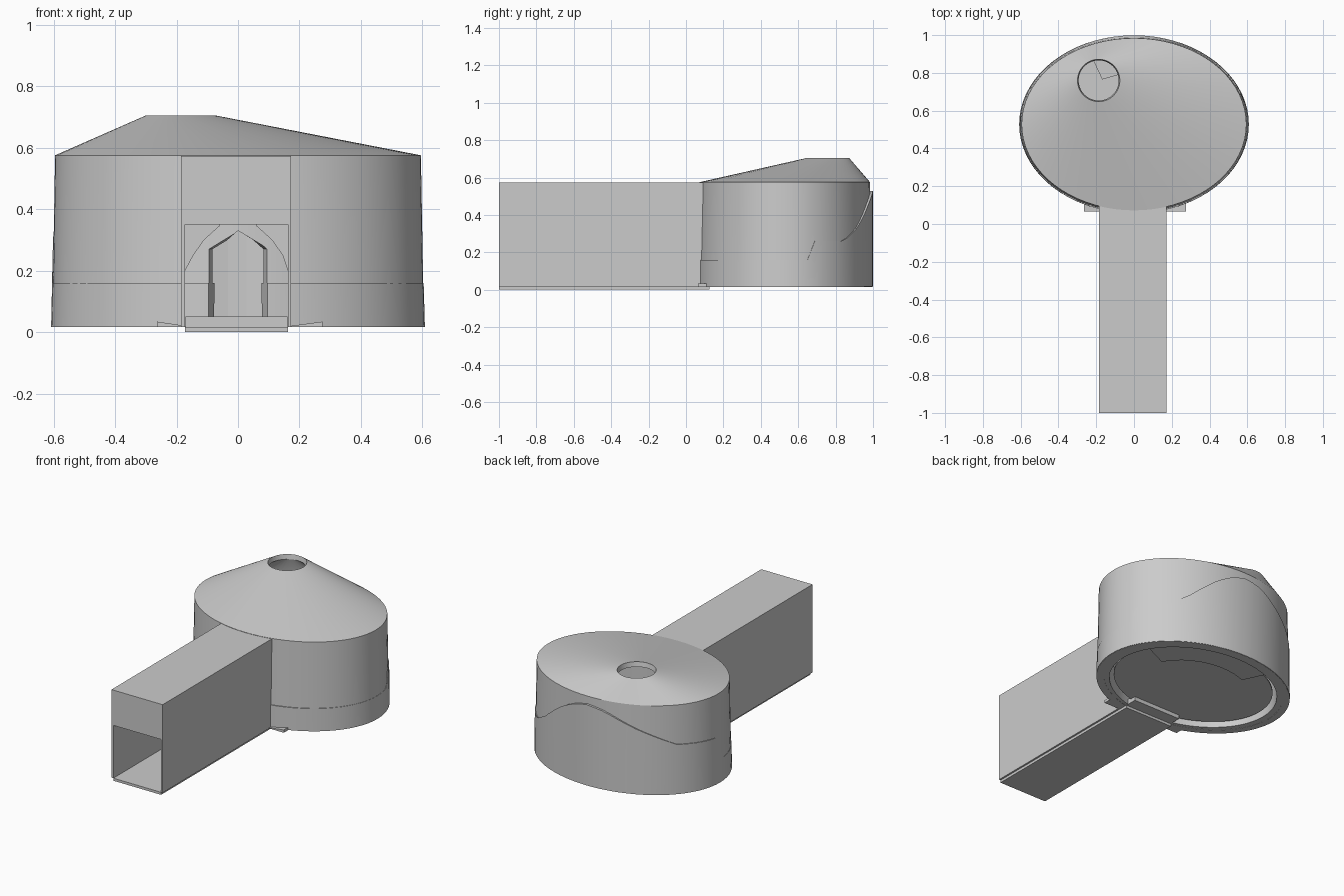
import bpy, bmesh
from math import cos, sin, pi, radians, degrees

if "Cube" in bpy.data.objects:
    bpy.data.objects.remove(bpy.data.objects["Cube"])

N = 72
CY = 0.528


def make(name, verts, faces, smooth=False):
    me = bpy.data.meshes.new(name)
    me.from_pydata(verts, [], faces)
    bm = bmesh.new()
    bm.from_mesh(me)
    bmesh.ops.recalc_face_normals(bm, faces=bm.faces)
    bm.to_mesh(me)
    bm.free()
    ob = bpy.data.objects.new(name, me)
    bpy.context.collection.objects.link(ob)
    if smooth:
        shade(ob)
    return ob


def activate(ob):
    bpy.ops.object.select_all(action='DESELECT')
    ob.select_set(True)
    bpy.context.view_layer.objects.active = ob


def shade(ob):
    activate(ob)
    bpy.ops.object.shade_smooth_by_angle(angle=radians(30))


def box(name, x0, x1, y0, y1, z0, z1):
    v = [(x, y, z) for x in (x0, x1) for y in (y0, y1) for z in (z0, z1)]
    f = [(0, 1, 3, 2), (4, 6, 7, 5), (0, 4, 5, 1), (2, 3, 7, 6), (0, 2, 6, 4), (1, 5, 7, 3)]
    return make(name, v, f)


def loft(name, rings, cyclic=False, smooth=False):
    """Skin closed rings; cyclic joins last to first, otherwise the ends are capped."""
    n, m = len(rings[0]), len(rings)
    v = [p for r in rings for p in r]
    f = []
    for k in range(m if cyclic else m - 1):
        a, b = k * n, (k + 1) % m * n
        f += [(a + i, a + (i + 1) % n, b + (i + 1) % n, b + i) for i in range(n)]
    if not cyclic:
        f += [tuple(range(n)), tuple(range((m - 1) * n, m * n))]
    return make(name, v, f, smooth)


def ring(rx, ry, z, cx=0, cy=CY):
    zf = z if callable(z) else (lambda t: z)
    return [(cx + rx * cos(t), cy + ry * sin(t), zf(t))
            for t in (2 * pi * i / N for i in range(N))]


def cut(ob, cutter):
    md = ob.modifiers.new("cut", 'BOOLEAN')
    md.operation = 'DIFFERENCE'
    md.solver = 'EXACT'
    md.object = cutter
    activate(ob)
    bpy.ops.object.modifier_apply(modifier=md.name)
    shade(ob)


# oval chamber wall and off-centre smoke-hole roof, one hollow shell
chamber = loft("chamber_wall_and_roof", [
    ring(.605, .468, .016), ring(.595, .456, .575),
    ring(.112, .112, .705, -.187, .76), ring(.106, .106, .675, -.187, .76),
    ring(.55, .415, .55), ring(.565, .428, .016)], cyclic=True)

# inner bench wall; its wavy top shows slightly through the outside
KEYS = [(0, .16), (15, .16), (17, .26), (42, .26), (55, .33), (72, .46), (82, .51), (91, .53),
        (102, .51), (120, .43), (145, .33), (176, .31), (182, .16), (360, .16)]


def bench_top(t):
    d = degrees(t)
    for (a, za), (b, zb) in zip(KEYS, KEYS[1:]):
        if d <= b:
            return za + (zb - za) * (d - a) / (b - a)
    return .16


bench = loft("inner_bench", [
    ring(.608, .471, .017), ring(.604, .471, bench_top),
    ring(.515, .40, bench_top), ring(.525, .41, .017)], cyclic=True)

# pointed doorway with narrowing jambs
door = loft("door_cutter", [
    [(-w, y, .02), (w, y, .02), (w, y, .27), (0, y, .33), (-w, y, .27)]
    for w, y in ((.1, -.05), (.1, .05), (.068, .16), (.068, .3))])
cut(chamber, door)
cut(bench, door)
bpy.data.objects.remove(door)

# chamber floor
loft("chamber_floor", [ring(.5, .385, .04), ring(.5, .385, .05)], smooth=True)

# winding steps along the back wall
STEPS = 9
for i in range(STEPS):
    a0 = radians(25 + 10 * i)
    a1 = a0 + radians(11)
    top = .10 + .045 * i
    am = (a0 + a1) / 2
    c = [(.535 * cos(a0), .42 * sin(a0)), (.535 * cos(a1), .42 * sin(a1))]
    dx, dy = -.19 * cos(am), -.15 * sin(am)
    c += [(c[1][0] + dx, c[1][1] + dy), (c[0][0] + dx, c[0][1] + dy)]
    loft("step_%d" % (i + 1), [[(x, CY + y, z) for x, y in c] for z in (.022, top)])

# entrance passage
box("passage_wall_left", -.185, -.172, -1, .10, .016, .573)
box("passage_wall_right", .162, .173, -1, .10, .016, .573)
box("passage_roof", -.172, .162, -1, .10, .35, .573)
box("passage_floor", -.172, .162, -1, .125, 0, .016)
box("threshold", -.17, .161, .05, .2, .016, .05)

# curved corner braces beside the doorway
for s, edge, nm in ((-1, .172, "left"), (1, .162, "right")):
    prof = [(edge, .35), (edge, .20), (.145, .25), (.11, .30), (.06, .345), (.06, .35)]
    loft("corner_brace_" + nm, [[(s * x, y, z) for x, z in prof] for y in (.03, .1)])

# low wedge feet either side of the entrance
for s, edge, nm in ((-1, .264, "left"), (1, .275, "right")):
    prof = [(.17, .016), (edge, .016), (edge, .034), (.17, .02)]
    loft("foot_" + nm, [[(s * x, y, z) for x, z in prof] for y in (.065, .125)])
